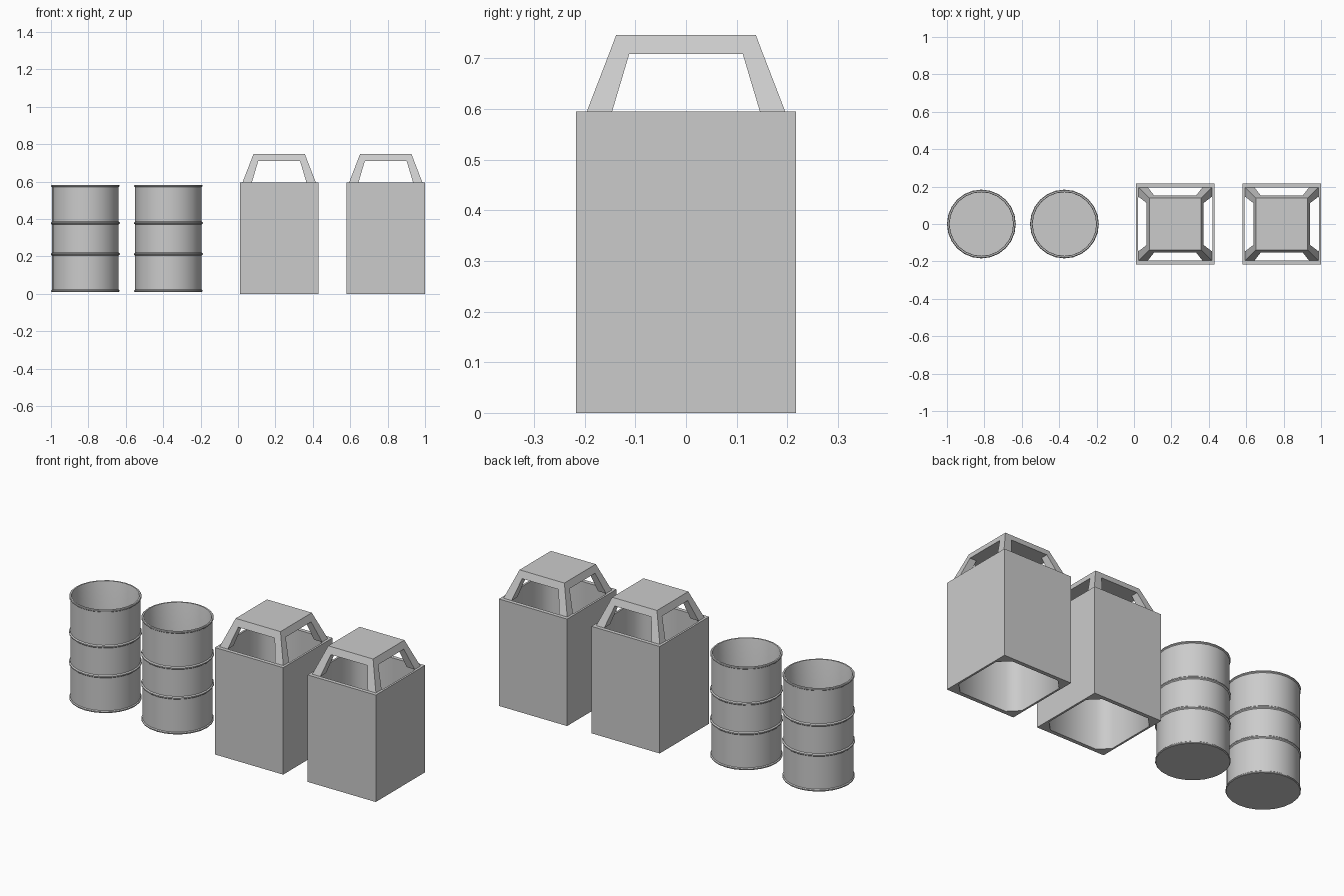
import bpy, bmesh
from math import pi, cos, sin, radians

if "Cube" in bpy.data.objects:
    bpy.data.objects.remove(bpy.data.objects["Cube"])


def make_object(name, bm, smooth=None):
    bmesh.ops.recalc_face_normals(bm, faces=bm.faces)
    mesh = bpy.data.meshes.new(name)
    bm.to_mesh(mesh)
    bm.free()
    obj = bpy.data.objects.new(name, mesh)
    bpy.context.collection.objects.link(obj)
    if smooth:
        bpy.ops.object.select_all(action='DESELECT')
        obj.select_set(True)
        bpy.context.view_layer.objects.active = obj
        bpy.ops.object.shade_smooth_by_angle(angle=radians(smooth))
    return obj


def bridge(bm, a, b):
    for i in range(len(a)):
        j = (i + 1) % len(a)
        bm.faces.new((a[i], a[j], b[j], b[i]))


def drum(name, x, sides=24):
    # Lathed shell: outer wall with lips and two ribs, then the inside
    profile = [(.180, .010), (.183, .013), (.183, .018), (.178, .022)]
    for z in (.212, .378):
        profile += [(.178, z - .008), (.184, z - .003), (.184, z + .003), (.178, z + .008)]
    profile += [(.178, .570), (.183, .574), (.183, .579), (.180, .582),
                (.172, .582), (.170, .576), (.170, .020)]
    bm = bmesh.new()
    rings = [[bm.verts.new((x + r * cos(2 * pi * i / sides), r * sin(2 * pi * i / sides), z))
              for i in range(sides)] for r, z in profile]
    for a, b in zip(rings, rings[1:]):
        bridge(bm, a, b)
    bm.faces.new(rings[0])
    bm.faces.new(rings[-1])
    make_object(name, bm, 30)


def bin_body(name, x, hx=.21, hy=.217, height=.595):
    # Square tube, open at both ends, with cut inner corners
    ix, iy, c = .199, .195, .055
    bm = bmesh.new()
    outer, inner = [], []
    for z in (0, height):
        outer.append([bm.verts.new((x + sx * hx, sy * hy, z))
                      for sx, sy in ((1, 1), (-1, 1), (-1, -1), (1, -1))])
        inner.append([bm.verts.new((x + px, py, z)) for px, py in (
            (ix, iy - c), (ix - c, iy), (c - ix, iy), (-ix, iy - c),
            (-ix, c - iy), (c - ix, -iy), (ix - c, -iy), (ix, c - iy))])
    bridge(bm, *outer)
    bridge(bm, *inner)
    for o, n in zip(outer, inner):
        for k in range(4):
            bm.faces.new((o[k], n[2 * k + 1], n[2 * k]))
            bm.faces.new((o[k], o[(k + 1) % 4], n[(2 * k + 2) % 8], n[2 * k + 1]))
    make_object(name, bm, 50)


def prism(bm, low, high):
    a, b = [[bm.verts.new(p) for p in ring] for ring in (low, high)]
    bridge(bm, a, b)
    bm.faces.new(a)
    bm.faces.new(b)


def bin_hood(name, x, z0=.595, z1=.709, z2=.746):
    # Four leaning corner legs carrying a tapered roof plate
    def corner(lo, hi, sx, sy, z):
        return [(x + sx * u, sy * v, z) for u, v in ((lo, lo), (hi, lo), (hi, hi), (lo, hi))]

    def square(h, z):
        return [(x + u * h, v * h, z) for u, v in ((1, 1), (-1, 1), (-1, -1), (1, -1))]

    bm = bmesh.new()
    for sx in (1, -1):
        for sy in (1, -1):
            prism(bm, corner(.146, .196, sx, sy, z0), corner(.112, .152, sx, sy, z1))
    prism(bm, square(.152, z1), square(.138, z2))
    make_object(name, bm)


for i, x in enumerate((-.816, -.372)):
    drum(f"drum_{i + 1}", x)
for i, x in enumerate((.22, .79)):
    bin_body(f"bin_body_{i + 1}", x)
    bin_hood(f"bin_hood_{i + 1}", x)
